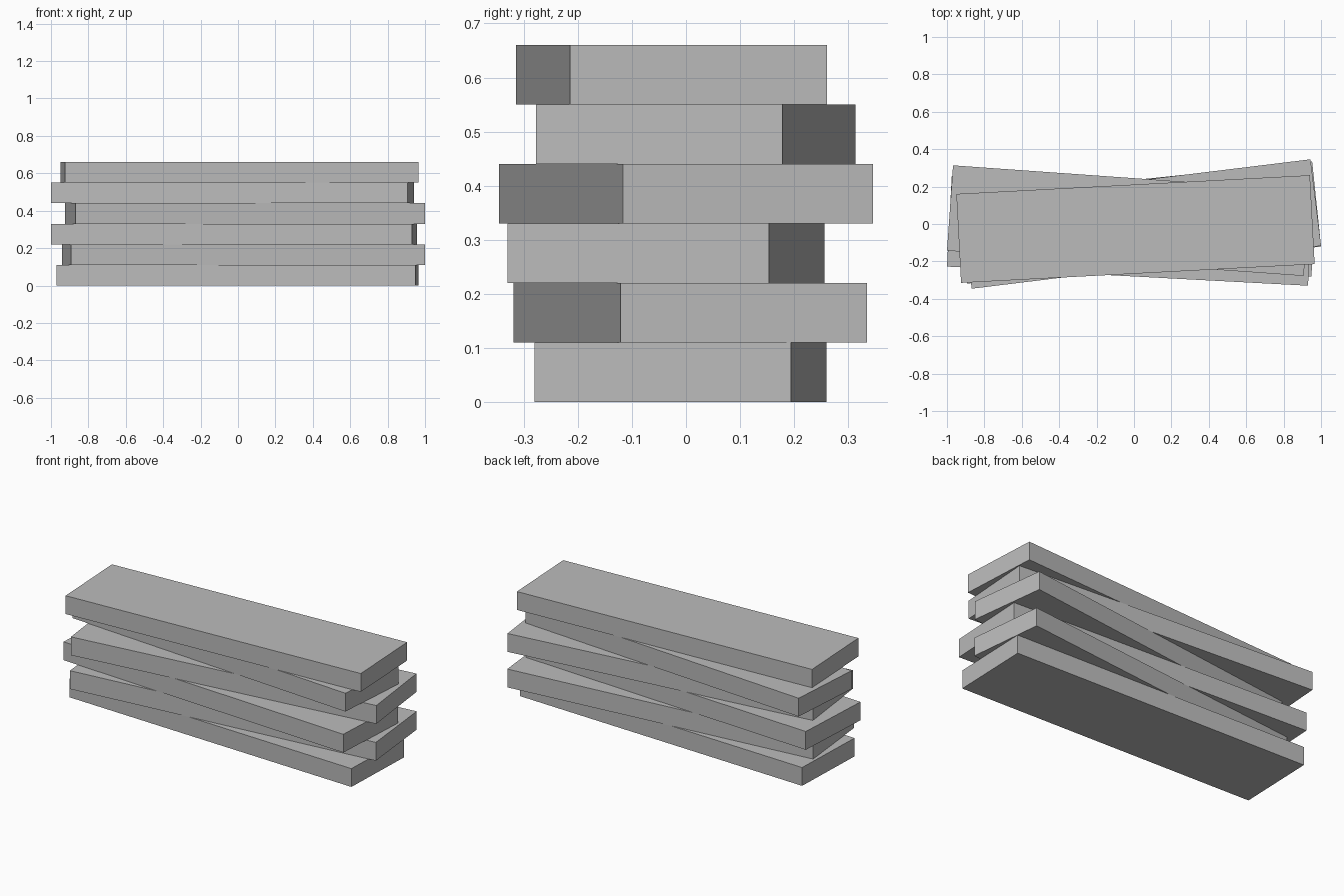
import bpy, math

if "Cube" in bpy.data.objects:
    bpy.data.objects.remove(bpy.data.objects["Cube"])

# One flat grey for the whole stack
grey = bpy.data.materials.new("plank grey")
grey.diffuse_color = (0.5, 0.5, 0.5, 1)
grey.use_nodes = True
grey.node_tree.nodes["Principled BSDF"].inputs["Base Color"].default_value = grey.diffuse_color

THICK = 0.11


def plank(level, length, width, x, y, angle):
    """Flat board lying on the given level, turned about z."""
    bpy.ops.mesh.primitive_cube_add(
        size=1,
        location=(x, y, THICK * (level + 0.5)),
        rotation=(0, 0, math.radians(angle)))
    ob = bpy.context.object
    ob.name = f"plank_{level + 1}"
    ob.scale = (length, width, THICK)
    ob.data.materials.append(grey)


# Length, width, centre x, centre y, turn in degrees, from the bottom up
planks = [
    (1.920, 0.475, -0.002, -0.010, -1.97),
    (1.903, 0.458, 0.030, 0.008, 5.97),
    (1.933, 0.484, -0.022, -0.037, -3.03),
    (1.882, 0.466, 0.038, 0.000, 6.99),
    (1.912, 0.457, -0.030, 0.018, -4.05),
    (1.893, 0.476, 0.008, -0.027, 3.03),
]
for level, spec in enumerate(planks):
    plank(level, *spec)
